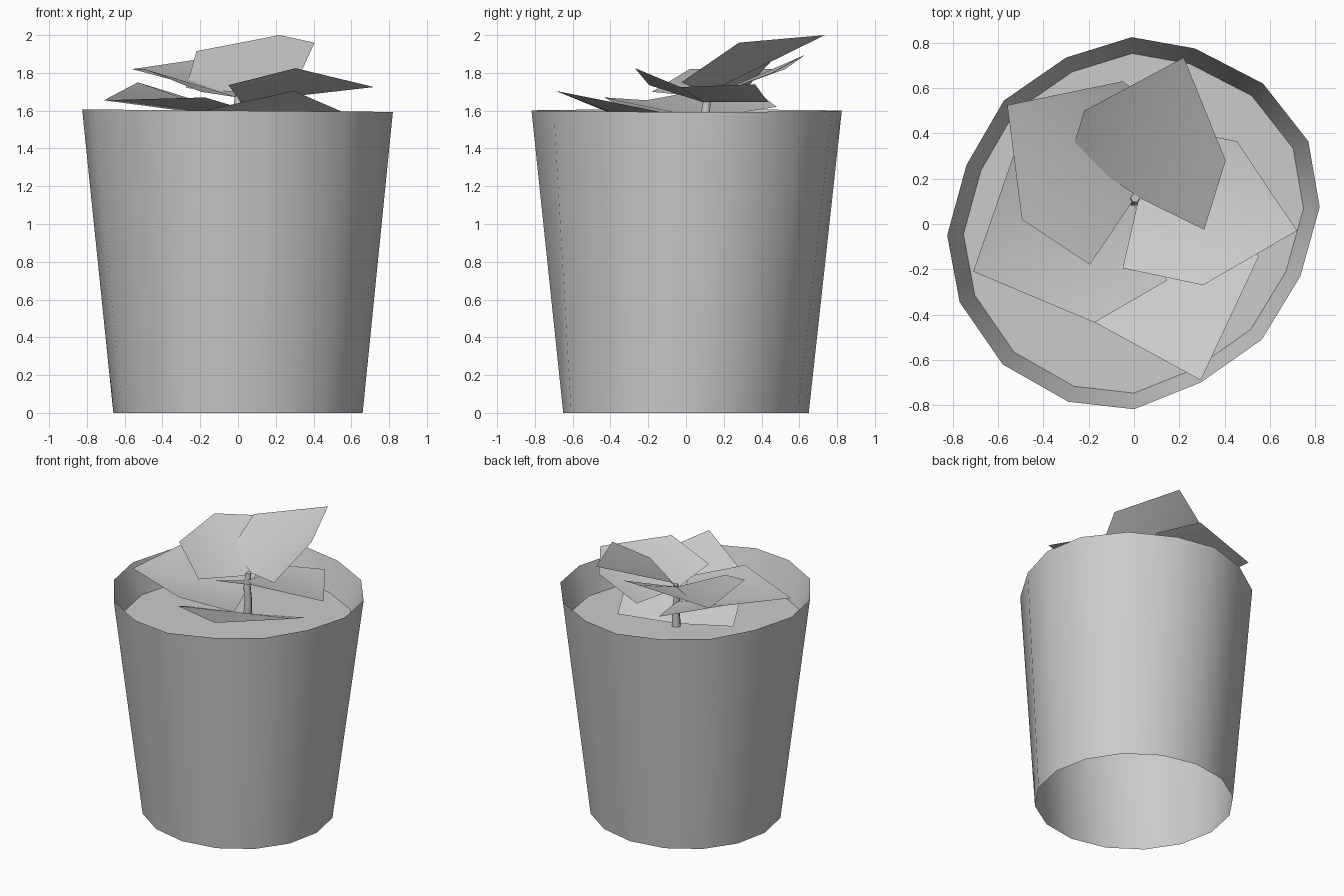
import bpy, bmesh, math
from mathutils import Vector

if "Cube" in bpy.data.objects:
    bpy.data.objects.remove(bpy.data.objects["Cube"])


def add_object(name, bm, smooth_angle):
    mesh = bpy.data.meshes.new(name)
    bm.to_mesh(mesh)
    bm.free()
    ob = bpy.data.objects.new(name, mesh)
    bpy.context.collection.objects.link(ob)
    bpy.ops.object.select_all(action='DESELECT')
    ob.select_set(True)
    bpy.context.view_layer.objects.active = ob
    bpy.ops.object.shade_smooth_by_angle(angle=math.radians(smooth_angle))
    return ob


def bridge(bm, a, b):
    n = len(a)
    for i in range(n):
        j = (i + 1) % n
        bm.faces.new((a[i], a[j], b[j], b[i]))


# Slightly uneven 16-sided rim outline, counter-clockwise
RIM = [(.82, .075), (.77, .365), (.57, .62), (.27, .775), (-.01, .825),
       (-.3, .735), (-.575, .545), (-.74, .26), (-.825, -.05),
       (-.77, -.345), (-.58, -.62), (-.29, -.785), (0, -.818),
       (.295, -.7), (.565, -.51), (.735, -.23)]


def rim_ring(bm, scale, z, tilt=0):
    return [bm.verts.new((x * scale, y * scale, z - x * tilt)) for x, y in RIM]


# Pot: tapered open-bottomed wall with an inner lip running down to the soil
SOIL_Z = 1.385
bm = bmesh.new()
foot = []
for i in range(len(RIM)):
    c, s = math.cos(math.tau * i / 16), math.sin(math.tau * i / 16)
    foot.append(bm.verts.new((.66 * c, .65 * s - .02 * c, 0)))
rim = rim_ring(bm, 1, 1.6, .008)
lip = rim_ring(bm, .913, SOIL_Z)
bridge(bm, foot, rim)
bridge(bm, rim, lip)
add_object("pot", bm, 35)

# Soil disc
bm = bmesh.new()
bm.faces.new(rim_ring(bm, .913, SOIL_Z))
add_object("soil", bm, 35)

# Stem: thin bent six-sided tube
bm = bmesh.new()
previous = None
for x, y, z, r in [(0, .11, 1.365, .032), (.01, .105, 1.5, .027),
                   (0, .105, 1.6, .026), (.005, .115, 1.69, .02)]:
    ring = [bm.verts.new((x + r * math.cos(math.tau * i / 6),
                          y + r * math.sin(math.tau * i / 6), z)) for i in range(6)]
    if previous:
        bridge(bm, previous, ring)
    previous = ring
bm.faces.new(previous)
add_object("stem", bm, 65)


# Leaves: base, one side, tip, other side; softly folded along the midrib
def leaf(name, points):
    bm = bmesh.new()
    base, a1, a2, tip, b2, b1 = [bm.verts.new(Vector(p)) for p in points]
    bm.faces.new((base, tip, a2, a1))
    bm.faces.new((base, b1, b2, tip))
    bmesh.ops.recalc_face_normals(bm, faces=bm.faces)
    if sum(f.normal.z for f in bm.faces) < 0:
        bmesh.ops.reverse_faces(bm, faces=bm.faces)
    add_object(name, bm, 80)


leaf("leaf_top", [(.025, .115, 1.695), (-.275, .32, 1.72), (-.22, .5, 1.915),
                  (.22, .735, 2.0), (.405, .28, 1.96), (.31, -.025, 1.75)])
leaf("leaf_right", [(.015, .09, 1.645), (-.05, -.195, 1.735), (.305, -.27, 1.825),
                    (.72, -.03, 1.725), (.455, .365, 1.74), (.1, .435, 1.645)])
leaf("leaf_left", [(0, .11, 1.67), (-.195, -.18, 1.7), (-.495, .02, 1.82),
                   (-.56, .525, 1.82), (-.05, .63, 1.895), (.19, .46, 1.8)])
leaf("leaf_lower_left", [(0, .09, 1.56), (.145, -.25, 1.575), (-.175, -.435, 1.67),
                         (-.71, -.21, 1.655), (-.53, .31, 1.75), (-.11, .48, 1.62)])
leaf("leaf_lower_front", [(0, .1, 1.395), (-.35, -.05, 1.41), (-.2, -.42, 1.595),
                          (.295, -.69, 1.705), (.55, -.145, 1.595), (.39, .24, 1.415)])
